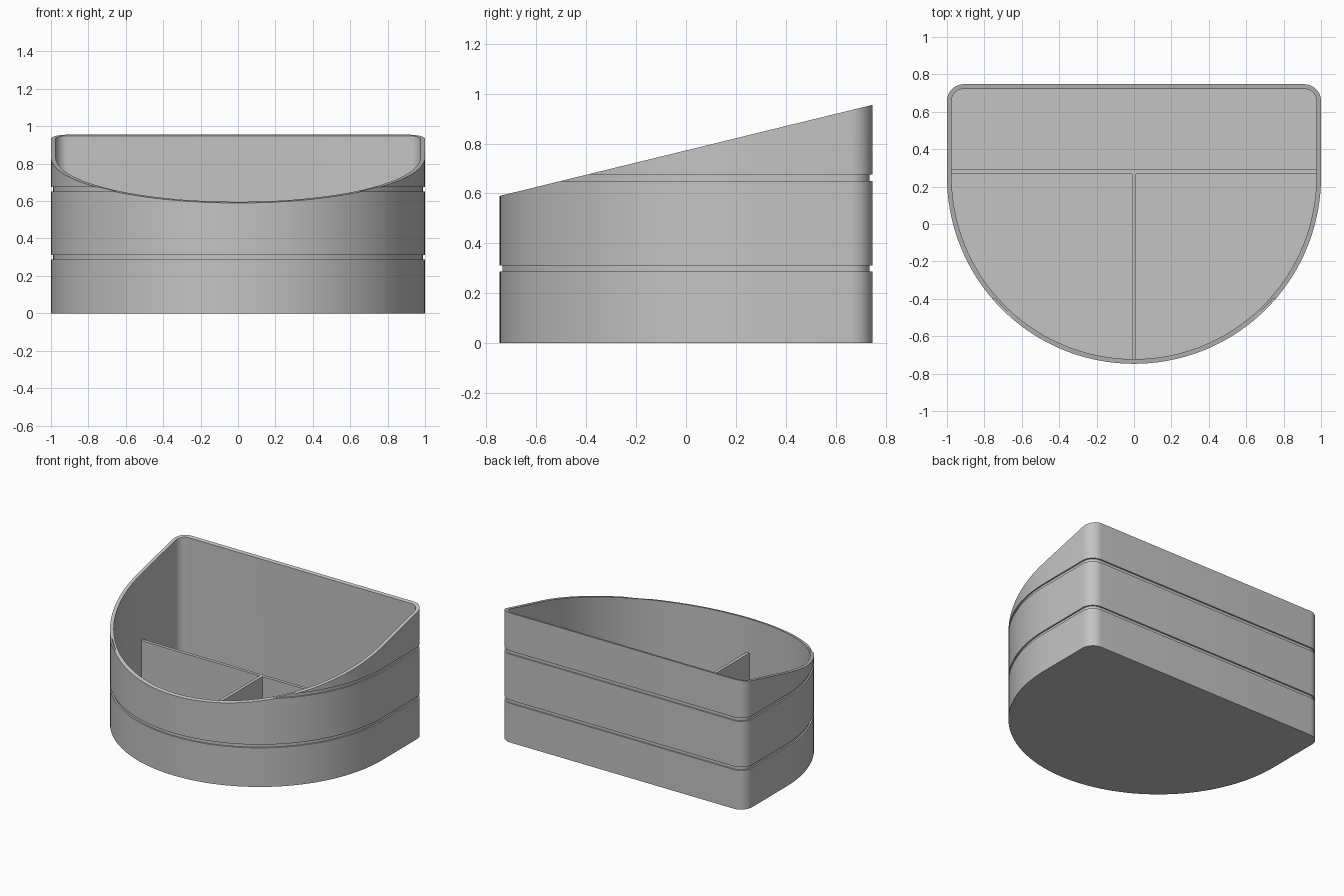
import bpy, bmesh
from math import sin, cos, pi, radians
from mathutils import Vector

if "Cube" in bpy.data.objects:
    bpy.data.objects.remove(bpy.data.objects["Cube"], do_unlink=True)

HALF_DEPTH = 0.7475
ARC_Y = HALF_DEPTH * -1 + 1.0      # centre of the round front
CORNER = 0.09                      # back corner radius
WALL = 0.025
FLOOR = 0.025
GROOVE = 0.011
DIVIDER_TOP = 0.345

grey = bpy.data.materials.new("plain grey")
grey.use_nodes = True
colour = (0.55, 0.55, 0.55, 1)
grey.diffuse_color = colour
grey.node_tree.nodes["Principled BSDF"].inputs["Base Color"].default_value = colour


def arc(cx, cy, r, start, end, steps):
    return [(cx + r * cos(start + (end - start) * i / steps),
             cy + r * sin(start + (end - start) * i / steps)) for i in range(steps + 1)]


def outline(inset):
    """D-shaped footprint: half-round front, square back with rounded corners."""
    r = CORNER - inset
    cx, cy = 1 - CORNER, HALF_DEPTH - CORNER
    return (arc(0, ARC_Y, 1 - inset, pi, 2 * pi, 72)
            + arc(cx, cy, r, 0, pi / 2, 10)
            + arc(-cx, cy, r, pi / 2, pi, 10))


def add_object(name, bm):
    bmesh.ops.recalc_face_normals(bm, faces=bm.faces)
    mesh = bpy.data.meshes.new(name)
    bm.to_mesh(mesh)
    bm.free()
    mesh.materials.append(grey)
    obj = bpy.data.objects.new(name, mesh)
    bpy.context.collection.objects.link(obj)
    return obj


def add_box(name, low, high):
    bm = bmesh.new()
    bmesh.ops.create_cube(bm, size=1)
    low, high = Vector(low), Vector(high)
    for v in bm.verts:
        v.co = (low + high) / 2 + v.co * (high - low)
    return add_object(name, bm)


# Wall section as (inset, height): up the outside with two grooves, down the inside
section = [(0, 0)]
for bottom, top in ((0.288, 0.312), (0.65, 0.675)):
    section += [(0, bottom), (GROOVE, bottom), (GROOVE, top), (0, top)]
section += [(0, 1.1), (WALL, 1.1), (WALL, FLOOR)]

bm = bmesh.new()
rings = [[bm.verts.new((x, y, z)) for x, y in outline(inset)] for inset, z in section]
for a, b in zip(rings, rings[1:]):
    for i in range(len(a)):
        j = (i + 1) % len(a)
        bm.faces.new((a[i], a[j], b[j], b[i]))
bm.faces.new(rings[0])
bm.faces.new(rings[-1])

# Slice the rim on a slope from low front to high back, then close it
front = Vector((0, -HALF_DEPTH, 0.59))
back = Vector((0, HALF_DEPTH, 0.955))
normal = Vector((1, 0, 0)).cross(back - front)
cut = bmesh.ops.bisect_plane(bm, geom=bm.verts[:] + bm.edges[:] + bm.faces[:],
                             plane_co=front, plane_no=normal, clear_outer=True)
rim = [e for e in cut["geom_cut"] if isinstance(e, bmesh.types.BMEdge)]
bmesh.ops.triangle_fill(bm, edges=rim, use_beauty=True, normal=normal.normalized())
bin_body = add_object("bin_body", bm)

bpy.ops.object.select_all(action="DESELECT")
bin_body.select_set(True)
bpy.context.view_layer.objects.active = bin_body
bpy.ops.object.shade_smooth_by_angle(angle=radians(30))

# Low dividers forming a T inside
half = 0.012
add_box("cross_divider", (-0.98, 0.28 - half, FLOOR - 0.005), (0.98, 0.28 + half, DIVIDER_TOP))
add_box("centre_divider", (-half, -0.73, FLOOR - 0.005), (half, 0.28 - half, DIVIDER_TOP))
